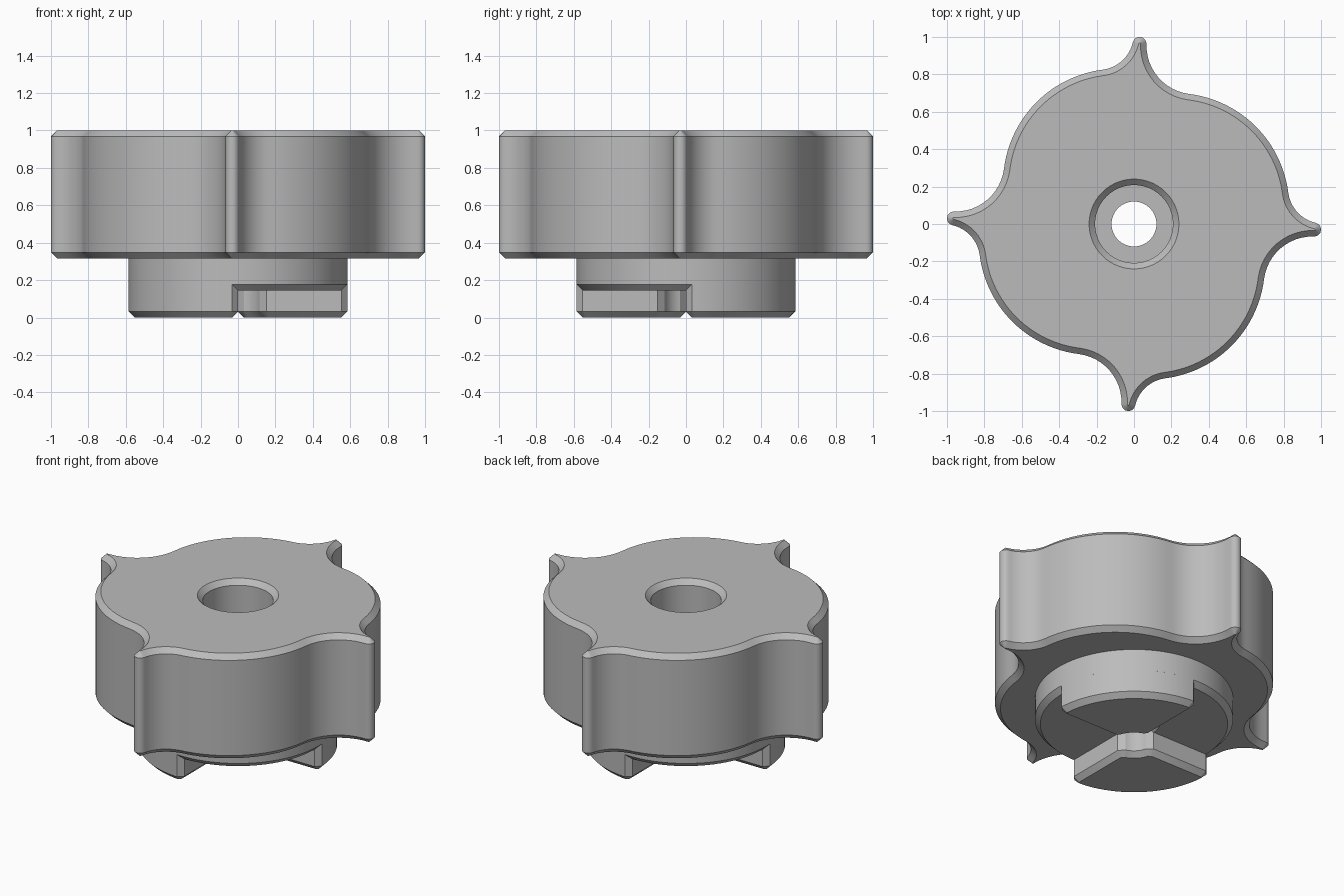
import bpy, bmesh
from math import pi, sin, cos, asin, atan2, sqrt, tau
from mathutils import Vector, Matrix

if "Cube" in bpy.data.objects:
    bpy.data.objects.remove(bpy.data.objects["Cube"], do_unlink=True)

C = 0.032                      # chamfer used on every edge
HOLE, HUB = 0.12, 0.585        # through hole and hub radii
MITRE = 0.414                  # shift of a 45 degree corner per unit of inset

grey = bpy.data.materials.new("plain_grey")
grey.use_nodes = True
grey.diffuse_color = (0.5, 0.5, 0.5, 1)
grey.node_tree.nodes["Principled BSDF"].inputs["Base Color"].default_value = (0.5, 0.5, 0.5, 1)


def arc(centre, r, a, b, n):
    """Points from angle a towards b, without the last one."""
    return [centre + Vector((cos(a + (b - a) * i / n), sin(a + (b - a) * i / n))) * r
            for i in range(n)]


def tangent_centre(p, rp, q, rq, r):
    """Centre of a circle of radius r touching two circles, left of p to q."""
    d = q - p
    dist, rp, rq = d.length, rp + r, rq + r
    a = (rp * rp - rq * rq + dist * dist) / (2 * dist)
    u = d / dist
    return p + u * a + Vector((-u.y, u.x)) * sqrt(rp * rp - a * a)


def angle(p, q):
    return atan2(q.y - p.y, q.x - p.x)


def add_loop(bm, pts, z):
    return [bm.verts.new((p.x, p.y, z)) for p in pts]


def skin(bm, loops):
    for lo, hi in zip(loops, loops[1:]):
        n = len(lo)
        for i in range(n):
            j = (i + 1) % n
            bm.faces.new((lo[i], lo[j], hi[j], hi[i]))


def finish(bm, name):
    bmesh.ops.recalc_face_normals(bm, faces=bm.faces)
    mesh = bpy.data.meshes.new(name)
    bm.to_mesh(mesh)
    bm.free()
    obj = bpy.data.objects.new(name, mesh)
    bpy.context.collection.objects.link(obj)
    mesh.materials.append(grey)
    bpy.ops.object.select_all(action="DESELECT")
    obj.select_set(True)
    bpy.context.view_layer.objects.active = obj
    bpy.ops.object.shade_smooth_by_angle(angle=pi / 6)
    return obj


# Four-lobed grip outline made of tangent arcs, inset by d
TIP, TIP_R = Vector((0.03, 0.963)), 0.037
LOBE, LOBE_R = Vector((0.22, 0.09)), 0.61
NEXT_TIP = Vector((TIP.y, -TIP.x))
WIDE_R, TIGHT_R = 0.26, 0.19
WIDE = tangent_centre(TIP, TIP_R, LOBE, LOBE_R, WIDE_R)
TIGHT = tangent_centre(LOBE, LOBE_R, NEXT_TIP, TIP_R, TIGHT_R)
PREV_TIGHT = Vector((-TIGHT.y, TIGHT.x))


def clockwise(centre, r, p, q, n):
    a, b = angle(centre, p), angle(centre, q)
    return arc(centre, r, a, a - (a - b) % tau, n)


def counter(centre, r, p, q, n):
    a, b = angle(centre, p), angle(centre, q)
    return arc(centre, r, a, a + (b - a) % tau, n)


def grip_outline(d):
    quarter = (clockwise(TIP, TIP_R - d, PREV_TIGHT, WIDE, 8)
               + counter(WIDE, WIDE_R + d, TIP, LOBE, 12)
               + clockwise(LOBE, LOBE_R - d, WIDE, TIGHT, 24)
               + counter(TIGHT, TIGHT_R + d, LOBE, NEXT_TIP, 12))
    return [Matrix.Rotation(-k * pi / 2, 2) @ p for k in range(4) for p in quarter]


# Knob body: chamfered grip, stepped bore and round hub in one skin
bm = bmesh.new()
grip = [add_loop(bm, grip_outline(d), z)
        for d, z in ((C, 0.316), (0, 0.316 + C), (0, 1 - C), (C, 1))]
skin(bm, grip)
FLOOR = 0.145
profile = ((0.24, 1), (0.24 - C, 1 - C), (0.24 - C, 0.45), (HOLE, 0.45),
           (HOLE, FLOOR + C), (HOLE + C, FLOOR), (HUB - C, FLOOR),
           (HUB, FLOOR + C), (HUB, 0.316))
rings = [add_loop(bm, arc(Vector((0, 0)), r, 0, tau, 96), z) for r, z in profile]
skin(bm, rings)
for outer, inner in ((grip[-1], rings[0]), (grip[0], rings[-1])):
    edges = [bm.edges.get((lp[i - 1], lp[i])) for lp in (outer, inner) for i in range(len(lp))]
    bmesh.ops.triangle_fill(bm, edges=edges, use_beauty=True)
finish(bm, "knob_body")


# Drive dogs: chamfered quarter rings under the hub
def dog_outline(d):
    shift = C + MITRE * d
    origin = Vector((0, 0))
    r_in, r_out = HOLE + d, HUB - d
    a_in, a_out = asin(shift / r_in), asin(shift / r_out)
    near, far = HOLE + shift, HUB - shift
    return ([Vector((near, d)), Vector((far, d))]
            + arc(origin, r_out, a_out, pi / 2 - a_out, 24)
            + [Vector((shift, sqrt(r_out ** 2 - shift ** 2))),
               Vector((d, far)), Vector((d, near))]
            + arc(origin, r_in, pi / 2 - a_in, a_in, 12)
            + [Vector((sqrt(r_in ** 2 - shift ** 2), shift))])


for name, turn in (("drive_dog_back", 0), ("drive_dog_front", pi)):
    bm = bmesh.new()
    loops = [add_loop(bm, dog_outline(d), z) for d, z in ((C, 0), (0, C), (0, FLOOR + C))]
    skin(bm, loops)
    bm.faces.new(loops[0])
    bm.faces.new(loops[-1])
    bmesh.ops.rotate(bm, verts=bm.verts, matrix=Matrix.Rotation(turn, 3, "Z"))
    finish(bm, name)
